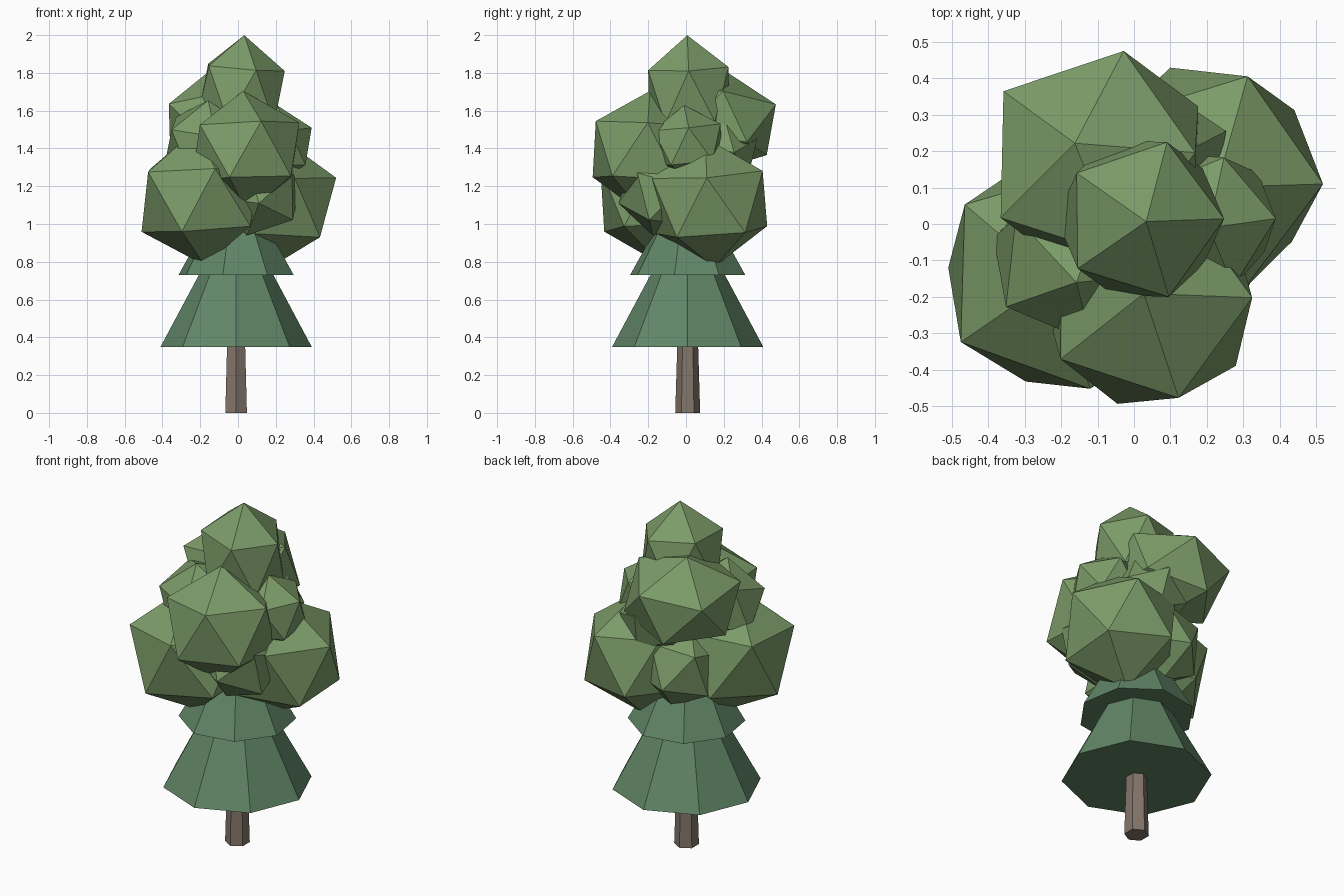
import bpy
import bmesh
import math
from mathutils import Vector, Matrix

if "Cube" in bpy.data.objects:
    bpy.data.objects.remove(bpy.data.objects["Cube"])


def material(name, rgb):
    mat = bpy.data.materials.new(name)
    mat.use_nodes = True
    mat.diffuse_color = (*rgb, 1)
    mat.node_tree.nodes["Principled BSDF"].inputs["Base Color"].default_value = (*rgb, 1)
    return mat


LEAF = material("leaf green", (0.20, 0.33, 0.14))
PINE = material("pine green", (0.12, 0.24, 0.135))
BARK = material("bark brown", (0.23, 0.18, 0.145))


def add_object(name, bm, mat):
    mesh = bpy.data.meshes.new(name)
    bm.to_mesh(mesh)
    bm.free()
    mesh.materials.append(mat)
    obj = bpy.data.objects.new(name, mesh)
    bpy.context.collection.objects.link(obj)
    return obj


def tapered(name, mat, sides, low, high, z0, z1, turn):
    """Low-poly frustum or cone standing between two heights."""
    bm = bmesh.new()
    place = Matrix.Translation((-0.01, 0.009, (z0 + z1) / 2)) @ Matrix.Rotation(math.radians(turn), 4, "Z")
    bmesh.ops.create_cone(bm, cap_ends=True, segments=sides, radius1=low,
                          radius2=high, depth=z1 - z0, matrix=place)
    return add_object(name, bm, mat)


def leaf_clump(name, centre, radius, tip, side, stretch=1.0):
    """Icosahedron with one corner along tip and a neighbour towards side."""
    axis = Vector(tip).normalized()
    across = Vector(side)
    across = (across - axis * across.dot(axis)).normalized()
    third = axis.cross(across)
    bm = bmesh.new()
    corners = [axis * radius, -axis * radius]
    for k in range(5):
        a = k * math.tau / 5
        ring = across * math.cos(a) + third * math.sin(a)
        point = (axis + ring * 2) * (radius / math.sqrt(5))
        corners += [point, -point]
    for p in corners:
        bm.verts.new((p.x, p.y, p.z * stretch))
    bmesh.ops.convex_hull(bm, input=bm.verts)
    bmesh.ops.translate(bm, verts=bm.verts, vec=centre)
    bmesh.ops.recalc_face_normals(bm, faces=bm.faces)
    return add_object(name, bm, LEAF)


# Trunk and the two conical skirts
tapered("trunk", BARK, 6, 0.066, 0.054, 0, 0.4, 0)
tapered("lower_skirt", PINE, 8, 0.40, 0.0, 0.35, 1.10, 0)
tapered("upper_skirt", PINE, 8, 0.313, 0.0, 0.73, 1.28, -13)

# Large leaf clumps
leaf_clump("top_clump", (0.017, 0.015, 1.69), 0.25, (0.02, -0.01, 0.3), (0.23, 0, 0.08), 1.24)
leaf_clump("front_clump", (0.04, -0.21, 1.38), 0.325, (0.08, -0.26, 0.16), (-0.01, 0.01, 0.32))
leaf_clump("front_right_clump", (-0.20, -0.137, 1.14), 0.36, (-0.265, -0.18, 0.13), (0.085, -0.31, 0.15))
leaf_clump("left_clump", (0.20, 0.125, 1.115), 0.345, (0.32, -0.015, 0.13), (0.23, -0.19, -0.215))
leaf_clump("back_clump", (-0.095, 0.17, 1.535), 0.335, (-0.23, 0.17, 0.06), (0.07, -0.05, 0.226), 0.82)

# Smaller clumps filling the gaps
leaf_clump("lower_front_clump", (0.11, -0.12, 1.17), 0.245, (0.17, -0.07, -0.14), (0.0, -0.2, -0.05))
leaf_clump("right_clump", (-0.165, -0.09, 1.42), 0.245, (-0.19, -0.14, 0.08), (-0.05, -0.1, 0.22))
leaf_clump("left_upper_clump", (0.20, 0.01, 1.42), 0.21, (0.19, 0.005, 0.09), (0.05, 0.15, 0.1))
leaf_clump("back_left_clump", (0.05, 0.17, 1.38), 0.22, (0.02, 0.21, 0.07), (0.1, 0, 0.2))
leaf_clump("lower_back_clump", (-0.06, 0.13, 1.12), 0.245, (-0.04, 0.25, -0.07), (0.1, 0.1, 0.2))
